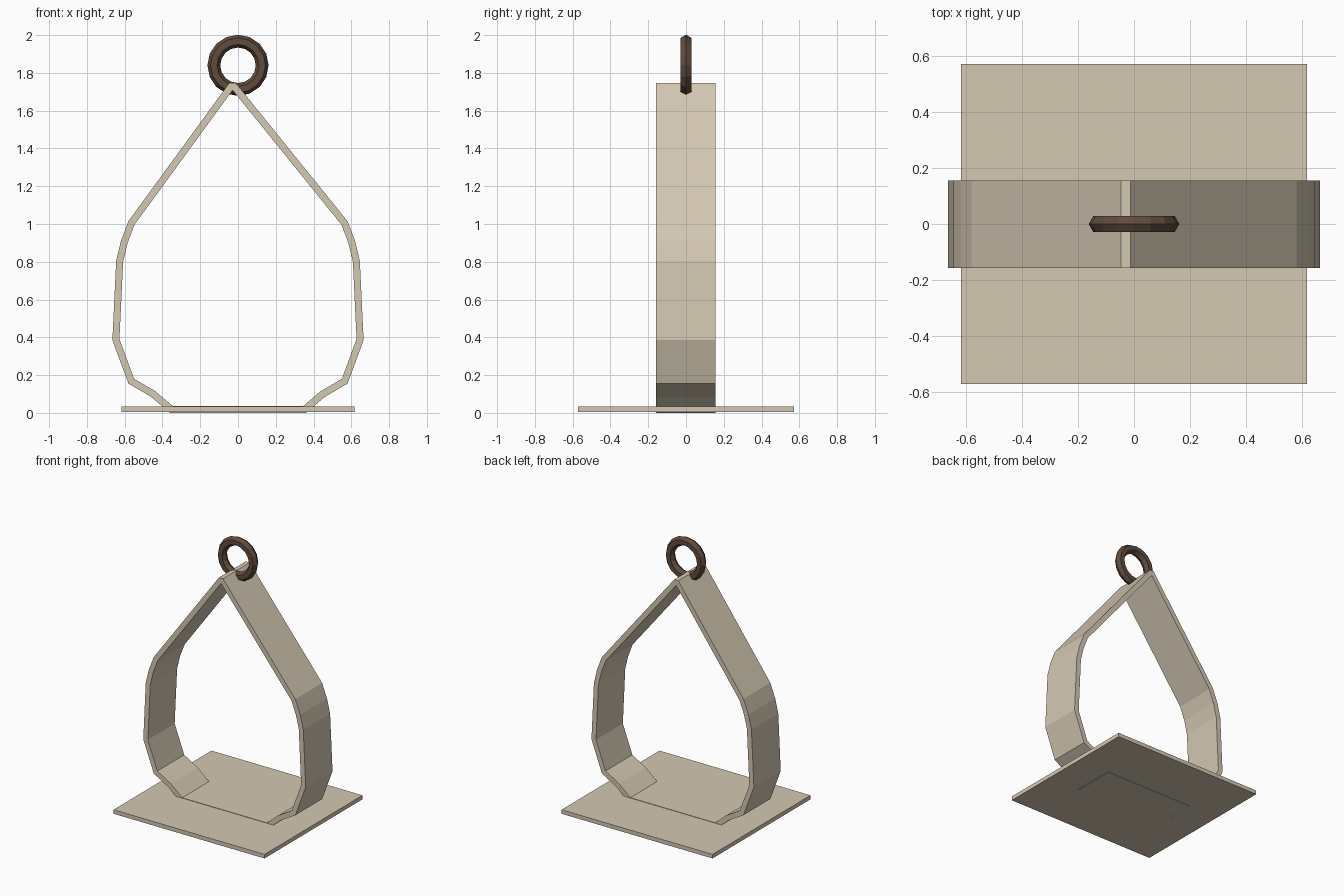
import bpy
import math
from mathutils import Vector

cube = bpy.data.objects.get("Cube")
if cube:
    bpy.data.objects.remove(cube, do_unlink=True)


def material(name, rgb):
    mat = bpy.data.materials.new(name)
    mat.use_nodes = True
    mat.diffuse_color = (*rgb, 1)
    mat.node_tree.nodes["Principled BSDF"].inputs["Base Color"].default_value = (*rgb, 1)
    return mat


def inset_loop(points, t):
    """Mitred inward offset of a counter-clockwise closed outline."""
    result = []
    for i, p in enumerate(points):
        a = (p - points[i - 1]).normalized()
        b = (points[(i + 1) % len(points)] - p).normalized()
        n1, n2 = Vector((-a.y, a.x)), Vector((-b.y, b.x))
        result.append(p + (n1 + n2) * (t / (1 + n1.dot(n2))))
    return result


beige = material("pale beige", (0.66, 0.58, 0.45))
brown = material("dark brown", (0.115, 0.07, 0.045))

# Base plate
bpy.ops.mesh.primitive_cube_add(size=1, location=(0, 0, 0.019))
base = bpy.context.object
base.name = "base_plate"
base.scale = (1.236, 1.145, 0.03)
base.data.materials.append(beige)

# Strap loop: half outline from bottom up, mirrored, with the peak a little off centre
half = [(0.36, 0), (0.46, 0.085), (0.58, 0.155), (0.665, 0.385),
        (0.645, 0.805), (0.62, 0.91), (0.58, 1.015)]
outline = half + [(-0.012, 1.747), (-0.046, 1.747)] + [(-x, z) for x, z in reversed(half)]
outer = [Vector(p) for p in outline]
inner = inset_loop(outer, 0.037)
n = len(outer)
verts = [(p.x, y, p.y) for y in (-0.158, 0.156) for loop in (outer, inner) for p in loop]
faces = []
for i in range(n):
    j = (i + 1) % n
    # front rim, back rim, outside, inside
    faces += [(i, j, n + j, n + i),
              (2*n + j, 2*n + i, 3*n + i, 3*n + j),
              (j, i, 2*n + i, 2*n + j),
              (n + i, n + j, 3*n + j, 3*n + i)]
mesh = bpy.data.meshes.new("strap_loop")
mesh.from_pydata(verts, [], faces)
mesh.materials.append(beige)
strap = bpy.data.objects.new("strap_loop", mesh)
bpy.context.collection.objects.link(strap)

# Hanging ring
bpy.ops.mesh.primitive_torus_add(major_segments=16, minor_segments=6,
                                 major_radius=0.128, minor_radius=0.034,
                                 location=(0, 0, 1.84), rotation=(math.pi / 2, 0, 0))
ring = bpy.context.object
ring.name = "hanging_ring"
ring.data.materials.append(brown)
